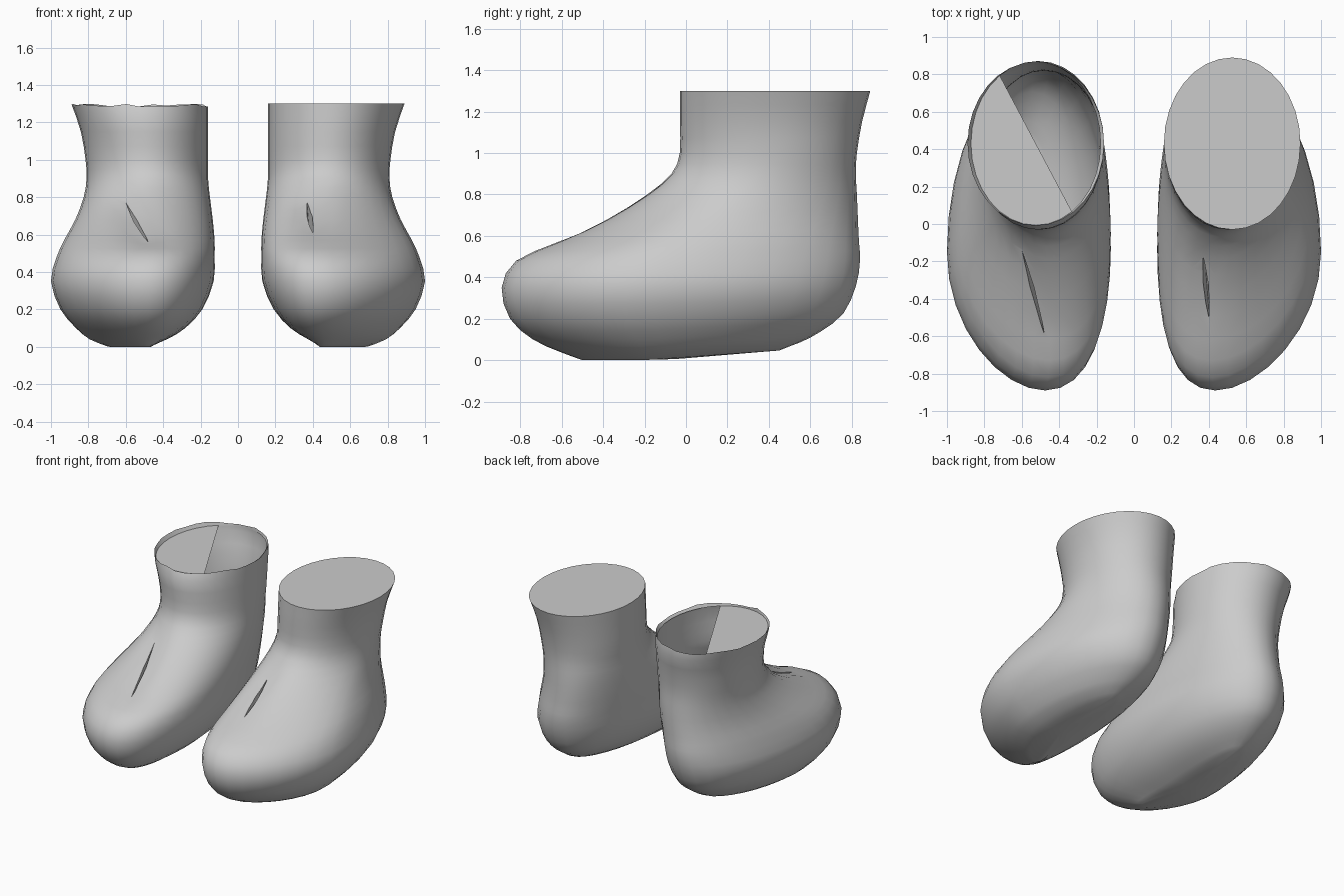
import bpy, bmesh, math, random
from mathutils import Vector

if "Cube" in bpy.data.objects:
    bpy.data.objects.remove(bpy.data.objects["Cube"])

random.seed(4)
N = 32  # sides of each ring

# Boot profile: height, front y, back y, inner x, outer x, y of widest point
PROFILE = [
    (0.00, -0.50, 0.45, 0.48, 0.70, -0.10),
    (0.04, -0.61, 0.55, 0.38, 0.80, -0.10),
    (0.10, -0.74, 0.65, 0.28, 0.87, -0.12),
    (0.20, -0.85, 0.76, 0.19, 0.95, -0.15),
    (0.35, -0.89, 0.82, 0.13, 1.00, -0.15),
    (0.48, -0.82, 0.84, 0.125, 0.97, -0.10),
    (0.57, -0.62, 0.835, 0.125, 0.93, 0.00),
    (0.68, -0.39, 0.83, 0.135, 0.87, 0.15),
    (0.80, -0.19, 0.825, 0.15, 0.825, 0.30),
    (0.90, -0.07, 0.82, 0.16, 0.81, 0.38),
    (1.00, -0.03, 0.825, 0.16, 0.815, 0.42),
    (1.15, -0.03, 0.85, 0.16, 0.84, 0.43),
    (1.30, -0.03, 0.89, 0.16, 0.89, 0.43),
]

felt = bpy.data.materials.new("grey_felt")
felt.diffuse_color = (0.6, 0.6, 0.6, 1)
felt.use_nodes = True
felt.node_tree.nodes["Principled BSDF"].inputs["Base Color"].default_value = felt.diffuse_color


def smooth_profile(rows):
    """Catmull-Rom midpoints between the profile rows."""
    out = [rows[0]]
    for i in range(len(rows) - 1):
        p0, p1 = rows[max(i - 1, 0)], rows[i]
        p2, p3 = rows[i + 1], rows[min(i + 2, len(rows) - 1)]
        out.append(tuple((9 * (b + c) - a - d) / 16 for a, b, c, d in zip(p0, p1, p2, p3)))
        out.append(p2)
    return out


def valley(p, a, b):
    """Soft dent around the instep fold."""
    t = max(0, min(1, (p - a).dot(b - a) / (b - a).length_squared))
    d = (p - a.lerp(b, t)).length
    return p + Vector((0, 0.55, -0.83)) * 0.03 * math.exp(-(d / 0.08) ** 2)


def make_object(name, bm):
    bmesh.ops.recalc_face_normals(bm, faces=bm.faces)
    mesh = bpy.data.meshes.new(name)
    bm.to_mesh(mesh)
    bm.free()
    mesh.materials.append(felt)
    obj = bpy.data.objects.new(name, mesh)
    bpy.context.collection.objects.link(obj)
    return obj


def slit_cutter(name, side, a, b, width):
    """Thin leaf-shaped wedge for the fold slit."""
    n = Vector((0, -0.55, 0.83))
    m = a.lerp(b, 0.45)
    across = Vector((width, 0, 0))
    pts = [a + n * 0.1, b + n * 0.1, a - n * 0.02, b - n * 0.02,
           m + across + n * 0.1, m - across + n * 0.1, m - n * 0.12]
    bm = bmesh.new()
    for p in pts:
        bm.verts.new((p.x * side, p.y, p.z))
    bmesh.ops.convex_hull(bm, input=bm.verts)
    obj = make_object(name, bm)
    obj.hide_render = True
    return obj


def make_boot(name, side, a, b, skew, is_open):
    bm = bmesh.new()
    rings = []
    for z, yf, yb, xi, xo, yc in smooth_profile(PROFILE):
        ring = []
        lean = skew * max(0, min(1, (0.95 - z) / 0.45))
        for k in range(N):
            ang = 2 * math.pi * k / N
            c, s = math.cos(ang), math.sin(ang)
            x = (xi + xo) / 2 + (xo - xi) / 2 * c
            x -= lean * s * s * (1 if s < 0 else 0.3)
            y = yc + s * ((yb - yc) if s > 0 else (yc - yf))
            # arch and heel sit slightly higher than the ball of the foot
            rise = 0.05 * max(0, min(1, (y + 0.2) / 0.7)) * max(0, 1 - z / 0.4)
            p = valley(Vector((x, y, z + rise)), a, b)
            ring.append(bm.verts.new((p.x * side, p.y, p.z)))
        rings.append(ring)
    if is_open:  # narrow folded lip
        mid = Vector((0.525 * side, 0.43, 1.27))
        rings.append([bm.verts.new(mid + Vector((v.co.x - mid.x, v.co.y - mid.y, 0)) * 0.95)
                      for v in rings[-1]])
    for lo, hi in zip(rings, rings[1:]):
        for k in range(N):
            j = (k + 1) % N
            bm.faces.new((lo[k], lo[j], hi[j], hi[k]))
    # sole
    sole = bm.verts.new((0.59 * side, -0.05, 0.005))
    for k in range(N):
        bm.faces.new((sole, rings[0][(k + 1) % N], rings[0][k]))
    top = rings[-1]
    if is_open:
        # web over the outer half, mouth over the inner half
        bm.faces.new([top[k % N] for k in range(-11, 6)])
        bm.faces.new([top[k % N] for k in range(5, N - 10)])
    else:
        bm.faces.new(top)
    boot = make_object(name, bm)

    # cut the instep slit
    cutter = slit_cutter(name + "_slit_cutter", side, a, b, 0.022)
    mod = boot.modifiers.new("slit", 'BOOLEAN')
    mod.operation = 'DIFFERENCE'
    mod.solver = 'EXACT'
    mod.object = cutter
    bpy.ops.object.select_all(action='DESELECT')
    bpy.context.view_layer.objects.active = boot
    boot.select_set(True)
    bpy.ops.object.modifier_apply(modifier=mod.name)
    bpy.data.objects.remove(cutter)

    # open the mouth and roughen the rim
    if is_open:
        bm = bmesh.new()
        bm.from_mesh(boot.data)
        mouth = [f for f in bm.faces if len(f.verts) > 8
                 and f.calc_center_median().z > 1.2
                 and abs(f.calc_center_median().x) < 0.5]
        bmesh.ops.delete(bm, geom=mouth, context='FACES_ONLY')
        for v in bm.verts:
            if v.co.z > 1.295:
                v.co.z -= random.uniform(0, 0.018)
                v.co.y = 0.43 + (v.co.y - 0.43) * 0.95
        bm.to_mesh(boot.data)
        bm.free()
    bpy.ops.object.shade_smooth_by_angle(angle=math.radians(40))
    return boot


make_boot("right_boot", 1, Vector((0.37, -0.18, 0.77)), Vector((0.40, -0.47, 0.57)), 0.13, False)
make_boot("left_boot", -1, Vector((0.60, -0.15, 0.79)), Vector((0.48, -0.58, 0.55)), 0.09, True)
